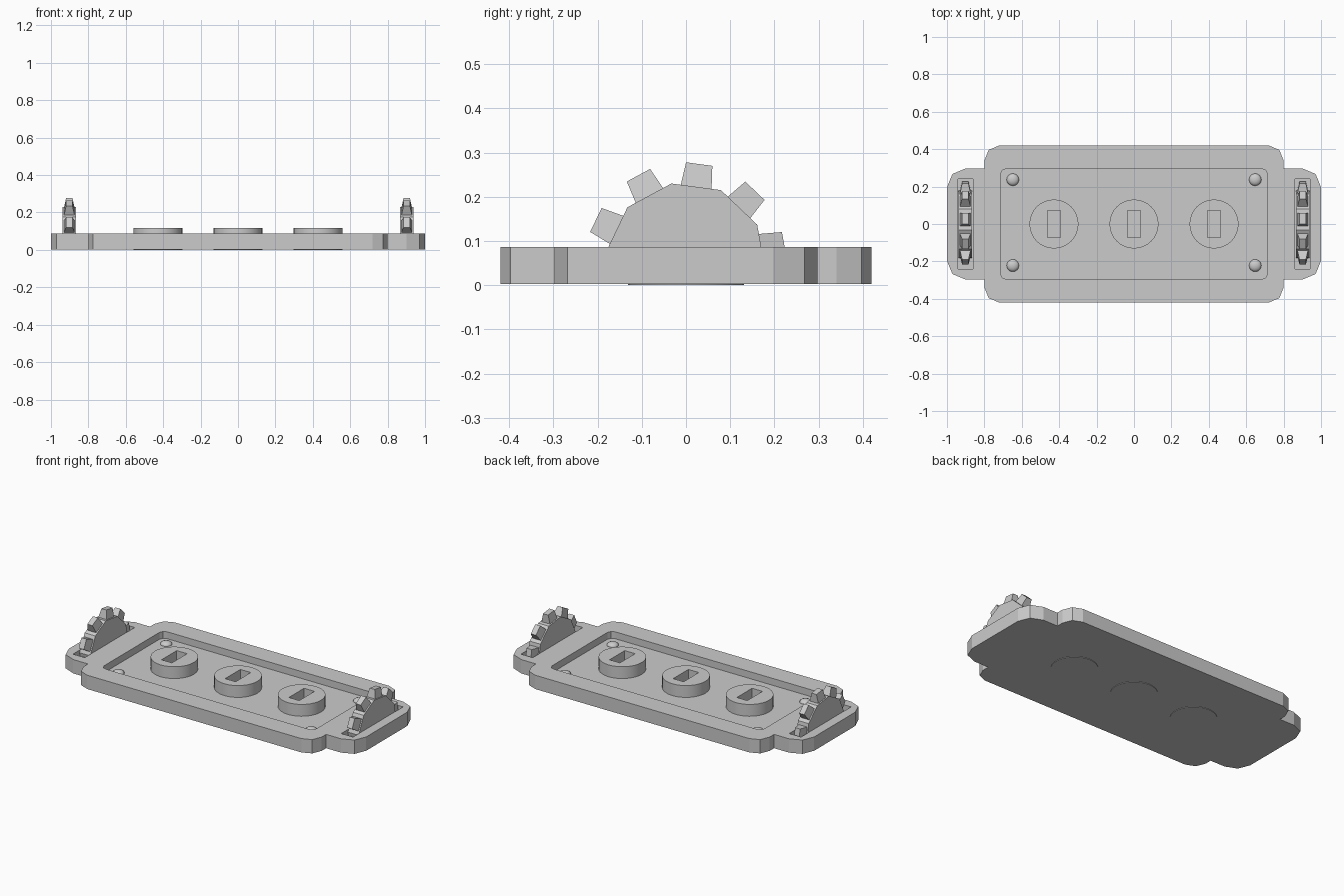
import bpy, bmesh
from math import sin, cos, pi, radians
from mathutils import Vector, Matrix

if "Cube" in bpy.data.objects:
    bpy.data.objects.remove(bpy.data.objects["Cube"])

BOTTOM, FLOOR, TOP = 0.003, 0.045, 0.087


def add_object(name, bm):
    bmesh.ops.recalc_face_normals(bm, faces=bm.faces)
    me = bpy.data.meshes.new(name)
    bm.to_mesh(me)
    bm.free()
    ob = bpy.data.objects.new(name, me)
    bpy.context.collection.objects.link(ob)
    return ob


def prism(bm, pts, z0, z1):
    lo = [bm.verts.new((x, y, z0)) for x, y in pts]
    hi = [bm.verts.new((x, y, z1)) for x, y in pts]
    bm.faces.new(lo[::-1])
    bm.faces.new(hi)
    n = len(pts)
    for i in range(n):
        j = (i + 1) % n
        bm.faces.new((lo[i], lo[j], hi[j], hi[i]))


def arc(cx, cy, r, segs=2):
    return [(cx + r * cos(pi / 2 * i / segs), cy + r * sin(pi / 2 * i / segs))
            for i in range(segs + 1)]


def mirror_quadrant(q):
    left = [(-x, y) for x, y in reversed(q)]
    half = q + left
    return half + [(-x, -y) for x, y in half]


def box_pts(hx, hy, cx=0, cy=0):
    return [(cx - hx, cy - hy), (cx + hx, cy - hy), (cx + hx, cy + hy), (cx - hx, cy + hy)]


def cut(ob, cutter):
    cutter.hide_render = True
    mod = ob.modifiers.new("cut", 'BOOLEAN')
    mod.operation = 'DIFFERENCE'
    mod.solver = 'EXACT'
    mod.object = cutter
    bpy.context.view_layer.objects.active = ob
    bpy.ops.object.modifier_apply(modifier=mod.name)
    bpy.data.objects.remove(cutter, do_unlink=True)


# Base plate: wide centre with narrower end tabs
bm = bmesh.new()
prism(bm, mirror_quadrant(arc(0.9, 0.197, 0.1) + [(0.8, 0.297)] + arc(0.72, 0.34, 0.08)),
      BOTTOM, TOP)
bmesh.ops.remove_doubles(bm, verts=bm.verts, dist=0.001)
plate = add_object("base_plate", bm)

# Central tray and the two end slots cut into the plate
bm = bmesh.new()
prism(bm, mirror_quadrant(arc(0.682, 0.264, 0.032)), FLOOR, 0.2)
for s in (-1, 1):
    prism(bm, box_pts(0.04, 0.24, s * 0.902), FLOOR, 0.2)
cut(plate, add_object("tray_cutter", bm))

# Three round bosses with rectangular sockets
for i, x in enumerate((-0.428, 0, 0.428)):
    bm = bmesh.new()
    n = 32
    prism(bm, [(x + 0.131 * cos(2 * pi * k / n), 0.131 * sin(2 * pi * k / n))
               for k in range(n)], 0, 0.117)
    boss = add_object(f"round_boss_{i + 1}", bm)
    bm = bmesh.new()
    prism(bm, box_pts(0.035, 0.073, x), FLOOR, 0.2)
    cut(boss, add_object("socket_cutter", bm))
    boss.select_set(True)
    bpy.ops.object.shade_smooth_by_angle(angle=radians(30))
    boss.select_set(False)

# Low domed studs in the tray corners
for i, (x, y) in enumerate([(-0.648, 0.237), (0.648, 0.237), (-0.648, -0.222), (0.648, -0.222)]):
    bm = bmesh.new()
    bmesh.ops.create_uvsphere(bm, u_segments=16, v_segments=8, radius=0.033,
                              matrix=Matrix.Translation((x, y, FLOOR)) @ Matrix.Diagonal((1, 1, 0.55, 1)))
    for f in bm.faces:
        f.smooth = True
    add_object(f"stud_{i + 1}", bm)


# Half-sunk gear wheels: ten-sided body with tapered teeth
def gear(name, x):
    bm = bmesh.new()
    first = radians(82.4)
    step = 2 * pi / 10
    prism(bm, [(0.183 * cos(first + step * (k + 0.5)), 0.183 * sin(first + step * (k + 0.5)))
               for k in range(10)], -0.036, 0.036)
    for k in range(10):
        r = bmesh.ops.create_cube(bm, size=1)
        for v in r['verts']:
            tip = v.co.x > 0
            v.co = Vector((0.226 if tip else 0.165,
                           v.co.y * (0.06 if tip else 0.072),
                           v.co.z * (0.034 if tip else 0.06)))
        bmesh.ops.rotate(bm, verts=r['verts'], matrix=Matrix.Rotation(first + step * k, 3, 'Z'))
    # gear plane (x, y) becomes world (y, z)
    for v in bm.verts:
        a, b, c = v.co
        v.co = (x + c, a, 0.05 + b)
    res = bmesh.ops.bisect_plane(bm, geom=bm.verts[:] + bm.edges[:] + bm.faces[:],
                                 plane_co=(0, 0, FLOOR), plane_no=(0, 0, 1), clear_inner=True)
    edges = [e for e in res['geom_cut'] if isinstance(e, bmesh.types.BMEdge)]
    bmesh.ops.holes_fill(bm, edges=edges)
    return add_object(name, bm)


gear("left_gear", -0.902)
gear("right_gear", 0.902)
